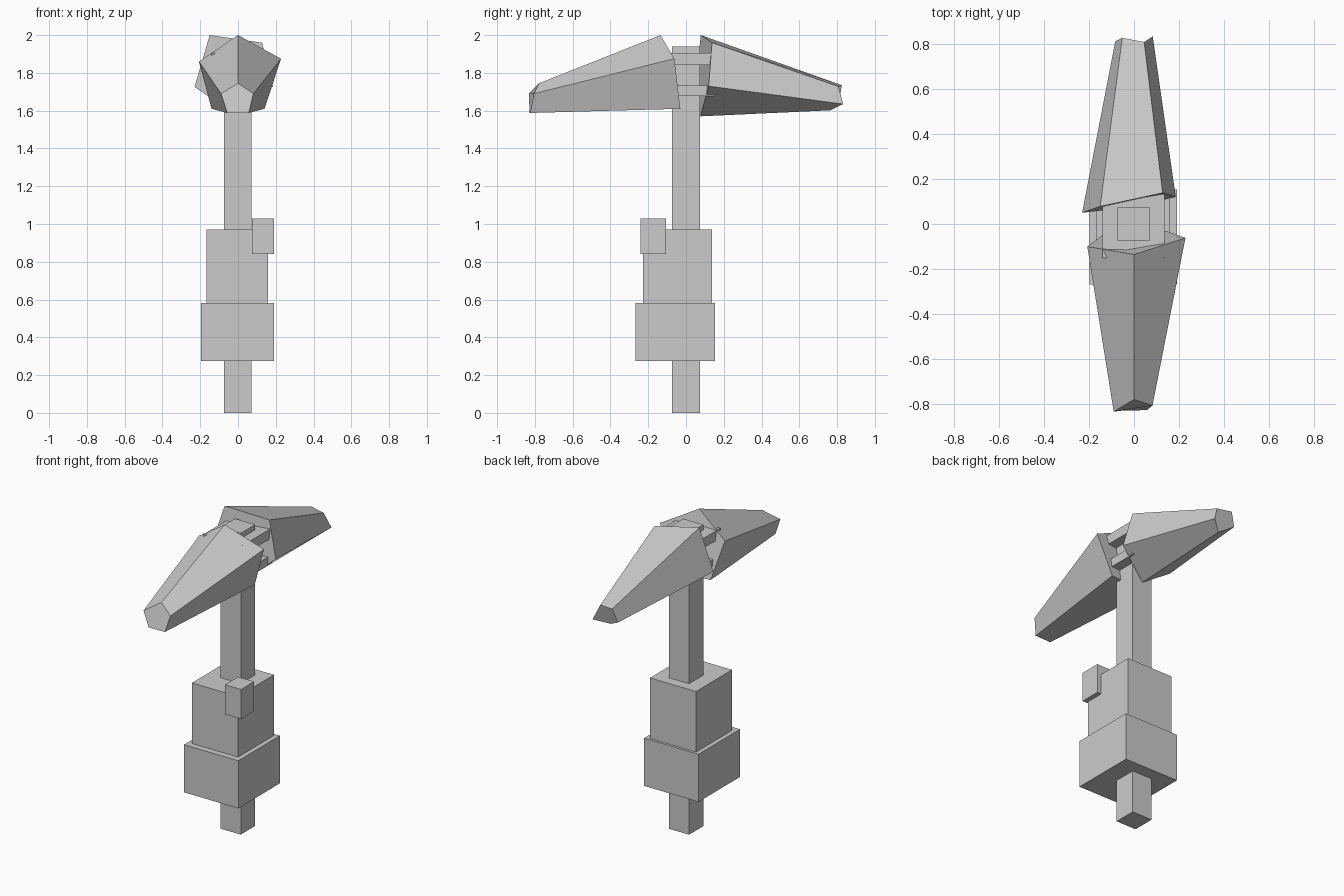
import bpy


def mesh_object(name, verts, faces):
    me = bpy.data.meshes.new(name)
    me.from_pydata(verts, [], faces)
    me.update()
    ob = bpy.data.objects.new(name, me)
    bpy.context.collection.objects.link(ob)
    return ob


def box(name, x, y, z):
    verts = [(a, b, c) for c in z for a, b in
             ((x[0], y[0]), (x[1], y[0]), (x[1], y[1]), (x[0], y[1]))]
    faces = [(3, 2, 1, 0), (4, 5, 6, 7)]
    faces += [(i, (i + 1) % 4, (i + 1) % 4 + 4, i + 4) for i in range(4)]
    return mesh_object(name, verts, faces)


def horn(name, wide, narrow, flip):
    # closed tapering shell between two end outlines
    n = len(wide)
    faces = [tuple(range(n)), tuple(reversed(range(n, 2 * n)))]
    faces += [((i + 1) % n, i, i + n, (i + 1) % n + n) for i in range(n)]
    if flip:
        faces = [tuple(reversed(f)) for f in faces]
    return mesh_object(name, wide + narrow, faces)


# Pole and the equipment boxes around it
box("pole", (-0.073, 0.071), (-0.073, 0.073), (0, 1.94))
box("lower_box", (-0.197, 0.19), (-0.268, 0.154), (0.275, 0.582))
box("upper_box", (-0.168, 0.16), (-0.228, 0.138), (0.582, 0.972))
box("small_box", (0.075, 0.19), (-0.24, -0.107), (0.84, 1.03))

# Mounting plates between the heads
for i, z in enumerate(((1.678, 1.733), (1.843, 1.906))):
    box(f"mount_plate_{i + 1}", (-0.14, 0.135), (-0.15, 0.152), z)

# Front head: five-sided, point up (clockwise seen from the front)
horn("front_head",
     [(0, -0.135, 2.0), (0.228, -0.062, 1.875), (0.14, -0.03, 1.61),
      (-0.14, -0.05, 1.61), (-0.207, -0.1, 1.86)],
     [(0, -0.778, 1.745), (0.082, -0.805, 1.69), (0.057, -0.825, 1.588),
      (-0.057, -0.828, 1.588), (-0.09, -0.832, 1.69)], True)

# Back head: five-sided, point down
horn("back_head",
     [(-0.15, 0.078, 2.0), (0.127, 0.138, 1.96), (0.185, 0.12, 1.73),
      (0, 0.076, 1.57), (-0.23, 0.05, 1.725)],
     [(-0.052, 0.825, 1.735), (0.045, 0.807, 1.728), (0.083, 0.832, 1.635),
      (0, 0.765, 1.602), (-0.083, 0.81, 1.65)], False)
